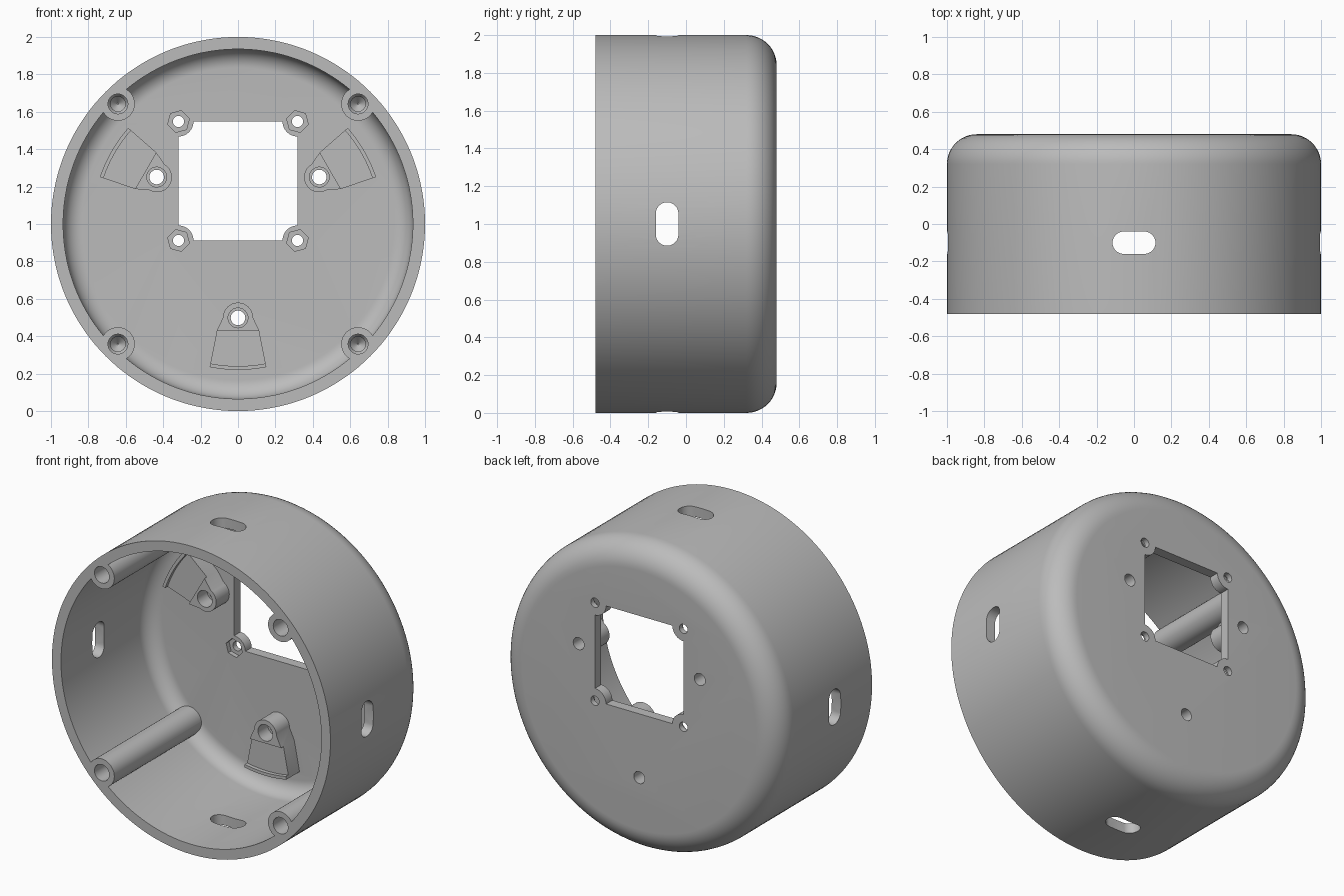
import bpy, bmesh
from math import sin, cos, pi, radians

cube = bpy.data.objects.get("Cube")
if cube:
    bpy.data.objects.remove(cube)

grey = bpy.data.materials.new("plain grey")
grey.use_nodes = True
colour = (0.5, 0.5, 0.5, 1)
grey.diffuse_color = colour
grey.node_tree.nodes["Principled BSDF"].inputs["Base Color"].default_value = colour

FRONT, BACK, FLOOR, AXIS_Z = -0.48, 0.48, 0.415, 1.0
FAR = 0.7


def finish(name, bm):
    bmesh.ops.recalc_face_normals(bm, faces=bm.faces)
    mesh = bpy.data.meshes.new(name)
    bm.to_mesh(mesh)
    bm.free()
    mesh.materials.append(grey)
    ob = bpy.data.objects.new(name, mesh)
    bpy.context.collection.objects.link(ob)
    return ob


def stack(name, rings):
    """Skin a list of equal rings and close both ends."""
    bm = bmesh.new()
    loops = [[bm.verts.new(p) for p in ring] for ring in rings]
    n = len(loops[0])
    for a, b in zip(loops, loops[1:]):
        for i in range(n):
            j = (i + 1) % n
            bm.faces.new((a[i], a[j], b[j], b[i]))
    bm.faces.new(loops[0])
    bm.faces.new(loops[-1])
    return finish(name, bm)


def lathe(name, x, z, profile, segs=40, phase=0.0):
    """Turned solid along y; profile holds (radius, y)."""
    turn = [phase + 2 * pi * i / segs for i in range(segs)]
    return stack(name, [[(x + r * cos(t), y, z + r * sin(t)) for t in turn]
                        for r, y in profile])


def prism(name, outline, y0, y1):
    return stack(name, [[(x, y, z) for x, z in outline] for y in (y0, y1)])


def combine(target, tool, operation="DIFFERENCE"):
    mod = target.modifiers.new("combine", "BOOLEAN")
    mod.operation, mod.solver, mod.object = operation, "EXACT", tool
    bpy.context.view_layer.objects.active = target
    bpy.ops.object.modifier_apply(modifier=mod.name)
    bpy.data.objects.remove(tool)


def rounded_cup(name, radius, start, end, fillet):
    arc = [(radius - fillet + fillet * cos(t), end - fillet + fillet * sin(t))
           for t in (pi / 2 * i / 12 for i in range(13))]
    return lathe(name, 0, AXIS_Z, [(radius, start)] + arc, 144)


def polar(angle, u, v):
    """Point u outward and v sideways on a spoke of the cup."""
    return (u * cos(angle) - v * sin(angle), AXIS_Z + u * sin(angle) + v * cos(angle))


def end_arc(radius, half):
    return [(radius * cos(t), radius * sin(t))
            for t in (half * (1 - i / 6) for i in range(13))]


# Outer shell and the hollow inside it
shell = rounded_cup("round_housing", 1.0, FRONT, BACK, 0.16)
hollow = rounded_cup("hollow", 0.935, -0.6, FLOOR, 0.1)

# Screw posts, left standing in the hollow
posts = [(sx * 0.642, AXIS_Z + sz * 0.642) for sx in (-1, 1) for sz in (-1, 1)]
for x, z in posts:
    combine(hollow, lathe("post", x, z, [(0.09, -FAR), (0.09, FAR)]))

# Three mounting brackets on the floor
spokes = [radians(a) for a in (-90, 30, 150)]
TOP = 0.28
for a in spokes:
    tip = [(0.5 + 0.08 * cos(t), 0.08 * sin(t))
           for t in (radians(270 - 180 * i / 16) for i in range(17))]
    side = end_arc(0.78, radians(11.2))
    outline = tip + [(0.57, 0.113)] + side + [(0.57, -0.113)]
    bracket = prism("bracket", [polar(a, u, v) for u, v in outline], TOP, FAR)
    dip = [(0.57, -0.2), (0.57, 0.2)] + end_arc(0.76, radians(16))
    combine(bracket, prism("dip", [polar(a, u, v) for u, v in dip], 0.1, TOP + 0.025))
    combine(hollow, bracket)

combine(shell, hollow)

# Square window with round corner lugs
HALF, WINDOW_Z = 0.318, 1.23
corners = [(sx, sz) for sx, sz in ((-1, -1), (1, -1), (1, 1), (-1, 1))]
window = prism("window", [(sx * HALF, WINDOW_Z + sz * HALF) for sx, sz in corners], 0.33, FAR)
for sx, sz in corners:
    combine(window, lathe("lug", sx * HALF, WINDOW_Z + sz * HALF, [(0.08, 0.2), (0.08, 0.8)]))
combine(shell, window)

# Nut pockets and screw holes in the lugs
for sx, sz in corners:
    x, z = sx * HALF, WINDOW_Z + sz * HALF
    combine(shell, lathe("nut_pocket", x, z, [(0.06, 0.3), (0.06, FLOOR + 0.03)], 6, pi / 4 * sx * sz))
    combine(shell, lathe("lug_hole", x, z, [(0.03, 0.3), (0.03, FAR)], 24))

# Stepped holes through the brackets
for a in spokes:
    x, z = polar(a, 0.502, 0)
    combine(shell, lathe("bracket_hole", x, z,
                         [(0.053, 0.1), (0.053, 0.38), (0.039, 0.38), (0.039, FAR)], 32))

# Blind holes in the posts
for x, z in posts:
    combine(shell, lathe("post_hole", x, z,
                         [(0.053, -0.6), (0.053, FRONT + 0.2), (0.04, FRONT + 0.22),
                          (0.04, FRONT + 0.4), (0.004, FRONT + 0.44)], 32))

# Four rounded slots around the wall
for k in range(4):
    ring = []
    for i in range(32):
        t = 2 * pi * (i + 0.5) / 32
        ring.append((0.06 * cos(t) + (0.055 if cos(t) > 0 else -0.055), -0.1 + 0.06 * sin(t)))
    a = k * pi / 2
    rings = [[(s * cos(a) - d * sin(a), y, AXIS_Z + s * sin(a) + d * cos(a)) for s, y in ring]
             for d in (0.85, 1.1)]
    combine(shell, stack("slot", rings))

# Smooth shading with crisp edges
bpy.ops.object.select_all(action="DESELECT")
shell.select_set(True)
bpy.context.view_layer.objects.active = shell
bpy.ops.object.shade_smooth_by_angle(angle=radians(30))
